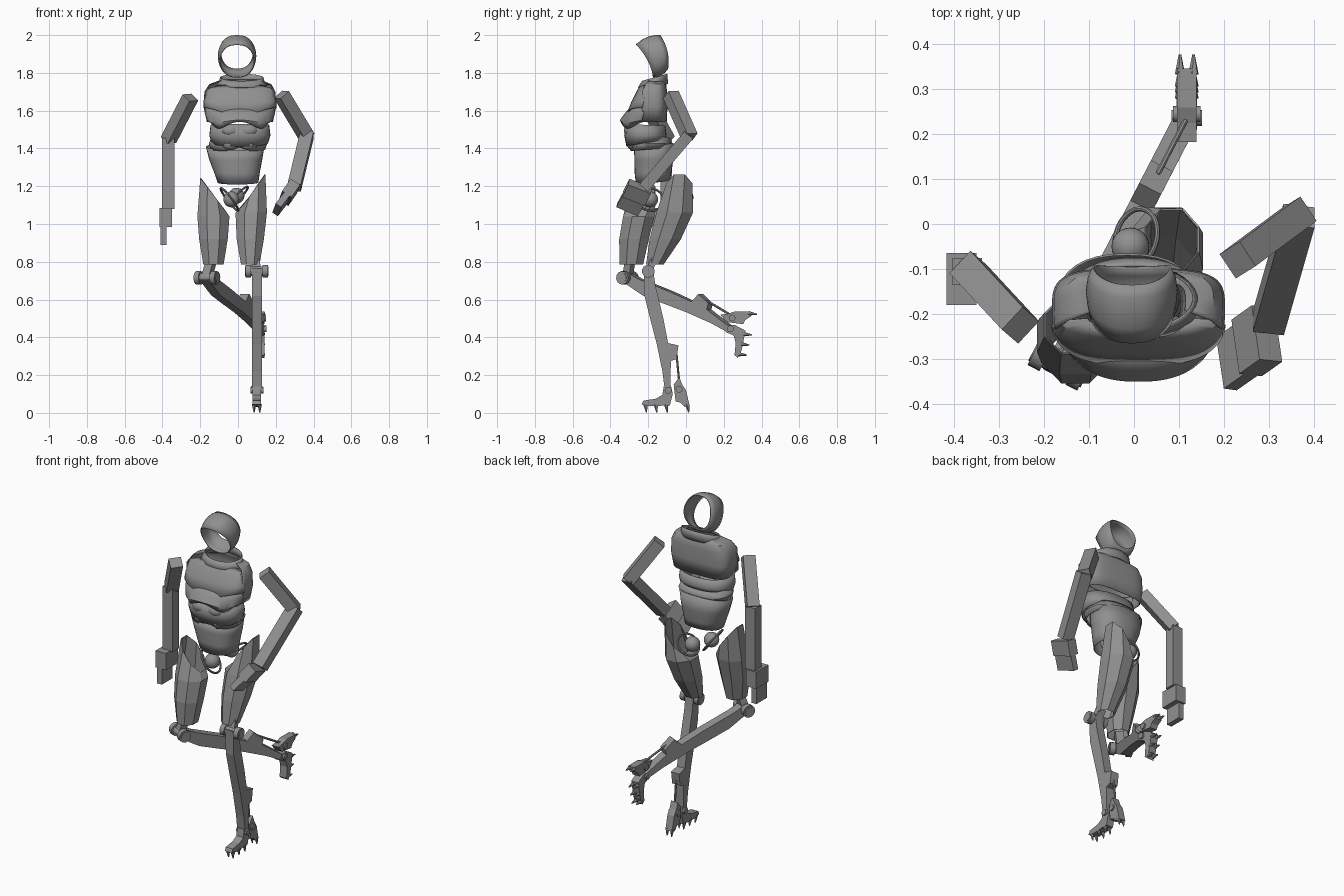
import bpy, bmesh
from math import sin, cos, pi, radians, copysign
from mathutils import Vector, Matrix

if "Cube" in bpy.data.objects:
    bpy.data.objects.remove(bpy.data.objects["Cube"], do_unlink=True)

grey = bpy.data.materials.new("plain_grey")
grey.use_nodes = True
grey.diffuse_color = (0.28, 0.28, 0.28, 1)
grey.node_tree.nodes["Principled BSDF"].inputs["Base Color"].default_value = (0.28, 0.28, 0.28, 1)
smooth_parts = []


def finish(name, bm, smooth=False, thick=0, matrix=None):
    if matrix:
        bm.transform(matrix)
    bmesh.ops.recalc_face_normals(bm, faces=bm.faces)
    mesh = bpy.data.meshes.new(name)
    bm.to_mesh(mesh)
    bm.free()
    mesh.materials.append(grey)
    ob = bpy.data.objects.new(name, mesh)
    bpy.context.collection.objects.link(ob)
    if thick:
        mod = ob.modifiers.new("thickness", 'SOLIDIFY')
        mod.thickness = thick
    if smooth:
        smooth_parts.append(ob)
    return ob


def frame(axis, side):
    """Rotation whose z follows axis and whose x leans to side."""
    z = Vector(axis).normalized()
    x = Vector(side)
    x = (x - z * x.dot(z)).normalized()
    return Matrix((x, z.cross(x), z)).transposed().to_4x4()


def bar(name, a, b, w, d, side=(1, 0, 0)):
    """Box running from a to b."""
    a, b = Vector(a), Vector(b)
    bm = bmesh.new()
    bmesh.ops.create_cube(bm, size=1)
    m = Matrix.Translation((a + b) / 2) @ frame(b - a, side)
    return finish(name, bm, matrix=m @ Matrix.Diagonal((w, d, (b - a).length, 1)))


def rod(name, a, b, r1, r2=None, n=12, matrix=None):
    """Cylinder or cone running from a to b."""
    a, b = Vector(a), Vector(b)
    bm = bmesh.new()
    bmesh.ops.create_cone(bm, cap_ends=True, segments=n, radius1=r1,
                          radius2=r1 if r2 is None else r2, depth=(b - a).length)
    m = Matrix.Translation((a + b) / 2) @ frame(b - a, (.3, .9, .2))
    return finish(name, bm, n > 8, matrix=(matrix or Matrix()) @ m)


def ball(name, c, size):
    bm = bmesh.new()
    bmesh.ops.create_uvsphere(bm, u_segments=24, v_segments=14, radius=1)
    return finish(name, bm, True, matrix=Matrix.Translation(c) @ Matrix.Diagonal((*size, 1)))


def skin(name, rows, closed, smooth=True, thick=.005):
    """Surface across rows of points."""
    bm = bmesh.new()
    grid = [[bm.verts.new(p) for p in row] for row in rows]
    n = len(grid[0])
    for r, s in zip(grid, grid[1:]):
        for i in range(n if closed else n - 1):
            j = (i + 1) % n
            bm.faces.new((r[i], r[j], s[j], s[i]))
    return finish(name, bm, smooth, thick)


def shell(name, rings, a0=0, a1=360, n=32, p=1, shape=cos, smooth=True):
    """Rings are z, cx, cy, rx, ry, tilt; angle zero is the front."""
    closed = a1 - a0 == 360
    bend = lambda v: copysign(abs(v) ** p, v)
    rows = []
    for z, cx, cy, rx, ry, tilt in rings:
        angles = [radians(a0 + (a1 - a0) * i / (n if closed else n - 1)) for i in range(n)]
        rows.append([(cx + rx * bend(sin(a)), cy - ry * bend(cos(a)), z + tilt * shape(a))
                     for a in angles])
    return skin(name, rows, closed, smooth)


def plate(name, profile, x, w, matrix=None):
    """Side profile (y, z) extruded across x."""
    bm = bmesh.new()
    f = bm.faces.new([bm.verts.new((x - w / 2, y, z)) for y, z in profile])
    out = bmesh.ops.extrude_face_region(bm, geom=[f])
    bmesh.ops.translate(bm, vec=(w, 0, 0),
                        verts=[v for v in out["geom"] if isinstance(v, bmesh.types.BMVert)])
    return finish(name, bm, matrix=matrix)


def ring(name, c, normal, R, r):
    """Thin hoop around a hip ball."""
    m = Matrix.Translation(c) @ frame(normal, (.1, .9, .3))
    rows = []
    for i in range(33):
        t = 2 * pi * i / 32
        rows.append([m @ Vector(((R + r * cos(u)) * cos(t), (R + r * cos(u)) * sin(t), r * sin(u)))
                     for u in (k * pi / 4 for k in range(8))])
    return skin(name, rows, True, thick=0)


# Hood: open front and back
hood = []
for rx, y, ya, zc, rz in ((.093, -.22, .045, 1.863, .088), (.099, -.192, .04, 1.878, .099),
                          (.102, -.165, .032, 1.889, .104), (.098, -.138, .026, 1.9, .1),
                          (.088, -.115, .02, 1.91, .09)):
    hood.append([(rx * copysign(abs(sin(t)) ** .8, sin(t)) - .005,
                  y - ya * cos(t) + .018 * sin(t) ** 2, zc + rz * cos(t))
                 for t in (2 * pi * i / 40 for i in range(40))])
skin("hood", hood, True)

# Torso shells
shell("collar", [(1.73, .02, -.175, .13, .075, -.01), (1.755, .02, -.17, .115, .068, -.015),
                 (1.775, .02, -.165, .11, .062, -.02)])
shell("upper_chest", [(1.735, .015, -.2, .12, .035, 0), (1.715, .012, -.2, .18, .055, 0),
                      (1.65, .01, -.2, .195, .088, 0), (1.615, .01, -.2, .195, .115, -.035)],
      -80, 80, p=.75, shape=lambda a: cos(a) ** 6)
shell("pectoral_plate", [(1.63, .01, -.2, .185, .085, 0), (1.585, .01, -.2, .188, .125, 0),
                         (1.55, .01, -.205, .175, .145, -.015), (1.54, .01, -.205, .15, .14, -.035)],
      -82, 82, n=40, p=.85, shape=lambda a: sin(2 * a) ** 2)
shell("back_plate", [(1.765, .015, -.17, .1, .045, 0), (1.74, .012, -.18, .165, .075, 0),
                     (1.70, .01, -.19, .188, .09, 0), (1.62, .01, -.19, .192, .092, 0),
                     (1.54, .01, -.19, .175, .088, 0)], 75, 285, p=.55)
shell("rib_band", [(1.525, .01, -.215, .155, .105, .005), (1.47, .01, -.215, .162, .112, 0),
                   (1.43, .01, -.21, .15, .105, -.02)], p=.85)
shell("lower_rib_band", [(1.46, 0, -.19, .14, .1, 0), (1.425, 0, -.19, .155, .115, 0),
                         (1.395, 0, -.19, .145, .11, -.01)], 20, 340, p=.85)
shell("abdomen", [(1.41, -.015, -.17, .15, .1, -.02), (1.34, -.012, -.17, .135, .098, 0),
                  (1.27, -.005, -.175, .115, .092, 0), (1.22, 0, -.175, .103, .085, -.01)], p=.85)
for k, z in enumerate((1.495, 1.425)):
    for s in (-1, 1):
        ball(f"abdominal_pad_{k}_{s}", (.008 + s * .048, -.295 + k * .015, z), (.05, .034, .034))
ball("navel_plate", (-.012, -.266, 1.31), (.025, .006, .05))

# Right arm, hanging
bar("right_upper_arm", (-.252, -.225, 1.67), (-.368, -.1, 1.445), .068, .06, (.6, .7, 0))
bar("right_forearm", (-.37, -.105, 1.455), (-.37, -.105, 1.08), .066, .06)
bar("right_palm", (-.383, -.122, 1.085), (-.383, -.122, .985), .066, .115)
bar("right_fingers", (-.395, -.125, 1.0), (-.395, -.125, .89), .032, .1)

# Left arm, hand on hip
bar("left_upper_arm", (.23, -.08, 1.685), (.365, .02, 1.46), .065, .065, (-.5, .8, 0))
bar("left_forearm", (.366, .018, 1.475), (.298, -.22, 1.195), .07, .06)
wide = (-.04, .106, -.08)
bar("left_palm", (.295, -.243, 1.2), (.25, -.275, 1.135), .13, .06, wide)
bar("left_fingers", (.255, -.275, 1.14), (.205, -.31, 1.075), .125, .035, wide)

# Hip balls, hoops and faceted thighs
ball("right_hip_ball", (-.035, -.19, 1.13), (.042, .042, .042))
ball("left_hip_ball", (-.008, -.05, 1.15), (.042, .042, .042))
ring("right_hip_hoop", (-.045, -.19, 1.13), (.78, .15, .6), .075, .006)
ring("left_hip_hoop", (.005, -.03, 1.15), (-.7, .2, .7), .065, .006)
shell("right_thigh", [(1.16, -.135, -.225, .07, .07, -.09), (1.04, -.13, -.25, .092, .09, 0),
                      (.92, -.13, -.275, .082, .085, 0), (.785, -.13, -.29, .058, .068, 0)],
      22.5, 382.5, n=8, shape=sin, smooth=False)
shell("left_thigh", [(1.18, .085, -.035, .065, .075, .09), (1.06, .07, -.06, .09, .105, 0),
                     (.92, .065, -.11, .078, .09, 0), (.785, .065, -.165, .053, .05, 0)],
      22.5, 382.5, n=8, shape=sin, smooth=False)

# Lower legs: designed standing, then carried to the raised pose
KNEE, X = Vector((.1, -.2, .75)), .1
ANKLE = Vector((X, -.095, .12))
RAISED_KNEE, RAISED_ANKLE = Vector((-.165, -.31, .715)), Vector((.117, .235, .445))


def leg_frame(down, hinge):
    return frame(down, hinge)


stand = leg_frame(ANKLE - KNEE, (1, 0, 0))
raised = leg_frame(RAISED_ANKLE - RAISED_KNEE, (.89, -.457, 0))
stretch = (RAISED_ANKLE - RAISED_KNEE).length / (ANKLE - KNEE).length
shin_move = (Matrix.Translation(RAISED_KNEE) @ raised @ Matrix.Scale(stretch, 4)
             @ stand.inverted() @ Matrix.Translation(-KNEE))
foot_move = (Matrix.Translation(RAISED_ANKLE) @ Matrix.Rotation(radians(76), 4, 'X')
             @ Matrix.Translation(-ANKLE))

SHIN = [(-.225, .765), (-.175, .765), (-.163, .68), (-.12, .5), (-.095, .37), (-.04, .357),
        (-.05, .285), (-.08, .275), (-.083, .12), (-.112, .12), (-.125, .22),
        (-.155, .365), (-.19, .5), (-.22, .62)]
TOE = [(-.118, .14), (-.08, .145), (-.07, .1), (-.085, .04), (-.19, .035), (-.235, .045),
       (-.225, .065), (-.16, .075), (-.125, .095)]
HEEL = [(-.065, .15), (-.035, .19), (-.02, .15), (0, .12), (.02, .035), (-.005, .03),
        (-.03, .055), (-.055, .06)]

for side, shin_m, foot_m in (("left", Matrix(), Matrix()), ("right", shin_move, foot_move)):
    plate(side + "_shin", SHIN, X, .052, shin_m)
    rod(side + "_knee_axle", KNEE - Vector((.062, 0, 0)), KNEE + Vector((.062, 0, 0)), .025, matrix=shin_m)
    for s in (-1, 1):
        c = KNEE + Vector((s * .045, 0, 0))
        rod(f"{side}_knee_disc_{s}", c - Vector((.014, 0, 0)), c + Vector((.014, 0, 0)), .034, matrix=shin_m)
    rod(side + "_heel_link", (X, -.05, .31), (X, -.033, .13), .006, n=8, matrix=shin_m)
    plate(side + "_toe", TOE, X, .046, foot_m)
    plate(side + "_heel", HEEL, X, .044, foot_m)
    for part, y, z, half in (("front", -.095, .12, .034), ("rear", -.037, .125, .03)):
        rod(f"{side}_{part}_ankle", (X - half, y, z), (X + half, y, z), .018, matrix=foot_m)
    # Spikes under the foot
    for i, y in enumerate((-.215, -.16, -.105, .008)):
        for s in (-1, 1):
            x = X + s * .015
            rod(f"{side}_spike_{i}_{s}", (x, y, .045), (x, y + .006, .002), .012, .003, 6, foot_m)

# Brackets joining thighs to knees
bar("left_knee_bracket", (.09, -.17, .81), (.1, -.197, .75), .045, .035)
bar("right_knee_bracket", (-.14, -.295, .81), (-.165, -.31, .72), .045, .04, (.89, -.457, 0))

# Smooth shading with sharp edges kept
bpy.ops.object.select_all(action='DESELECT')
for ob in smooth_parts:
    ob.select_set(True)
bpy.context.view_layer.objects.active = smooth_parts[0]
bpy.ops.object.shade_smooth_by_angle(angle=radians(40))
